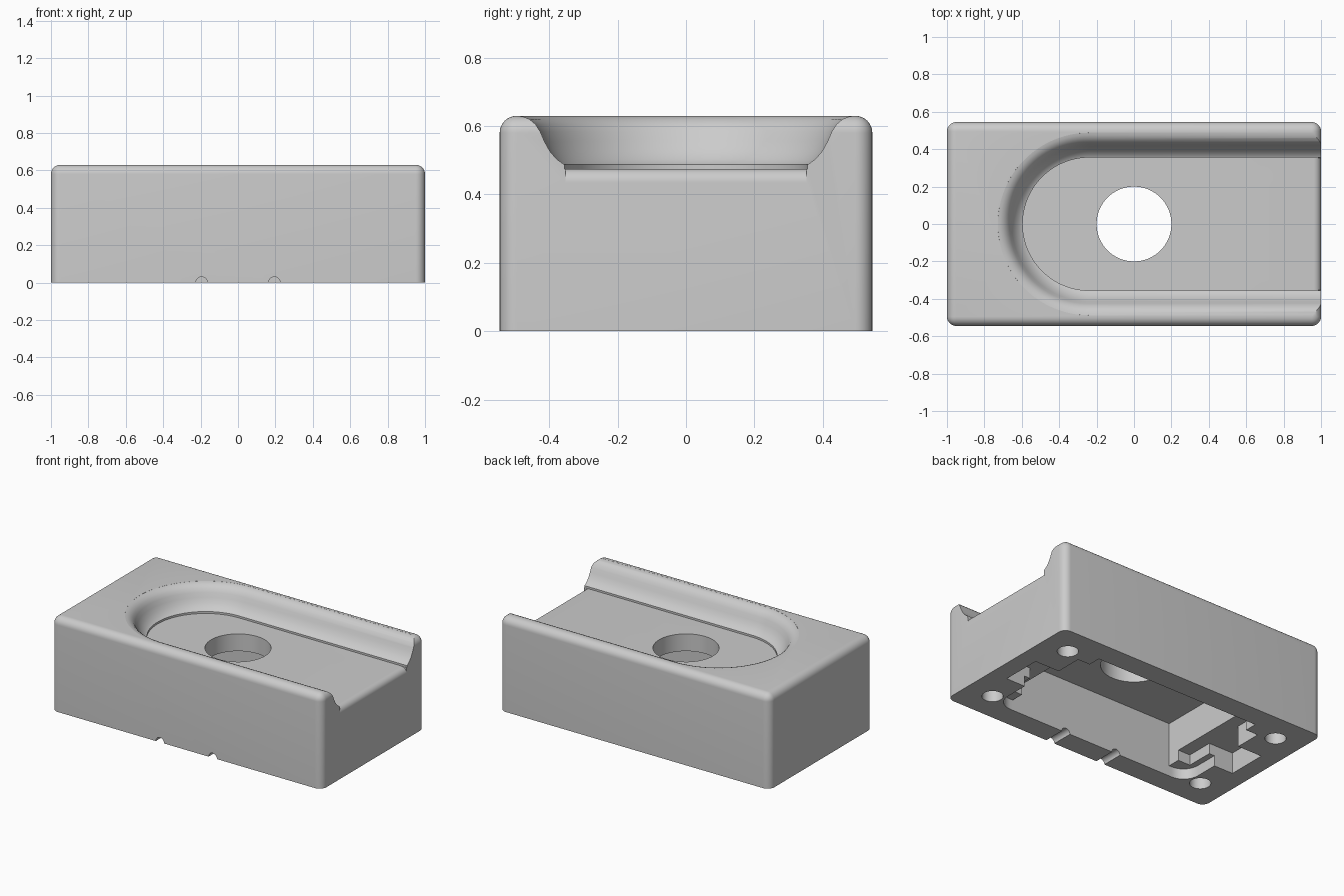
import bpy, bmesh
from math import sin, cos, pi, radians

cube = bpy.data.objects.get("Cube")
if cube:
    bpy.data.objects.remove(cube, do_unlink=True)

mat = bpy.data.materials.new("plain grey")
mat.use_nodes = True
GREY = (0.6, 0.6, 0.6, 1)
mat.diffuse_color = GREY
for node in mat.node_tree.nodes:
    if node.type == 'BSDF_PRINCIPLED':
        node.inputs["Base Color"].default_value = GREY


def finish(name, bm):
    bmesh.ops.recalc_face_normals(bm, faces=bm.faces)
    mesh = bpy.data.meshes.new(name)
    bm.to_mesh(mesh)
    bm.free()
    mesh.materials.append(mat)
    obj = bpy.data.objects.new(name, mesh)
    bpy.context.collection.objects.link(obj)
    return obj


def loft(name, rings):
    """Skin closed rings of equal length and cap both ends."""
    bm = bmesh.new()
    loops = [[bm.verts.new(p) for p in ring] for ring in rings]
    n = len(loops[0])
    for a, b in zip(loops, loops[1:]):
        for i in range(n):
            j = (i + 1) % n
            bm.faces.new((a[i], a[j], b[j], b[i]))
    bm.faces.new(loops[0])
    bm.faces.new(loops[-1])
    return finish(name, bm)


def arc(cx, cy, r, start, end, n):
    angles = [radians(start + (end - start) * i / n) for i in range(n + 1)]
    return [(cx + r * cos(a), cy + r * sin(a)) for a in angles]


def upright(name, outline, z0, z1):
    return loft(name, [[(x, y, z) for x, y in outline] for z in (z0, z1)])


def along_y(name, outline, y0, y1):
    return loft(name, [[(x, y, z) for x, z in outline] for y in (y0, y1)])


def rect(w, d):
    return [(-w, -d), (w, -d), (w, d), (-w, d)]


def circle(x, y, r, n=48):
    return arc(x, y, r, 0, 360, n)[:-1]


# Block with rounded uprights and top rim, sharp underneath
bm = bmesh.new()
bmesh.ops.create_cube(bm, size=1)
for v in bm.verts:
    v.co = (v.co.x * 2, v.co.y * 1.09, (v.co.z + 0.5) * 0.63)
edges = [e for e in bm.edges if max(v.co.z for v in e.verts) > 0.1]
bmesh.ops.bevel(bm, geom=edges, offset=0.05, segments=8, profile=0.5,
                affect='EDGES', clamp_overlap=True)
block = finish("magnet_block", bm)

cutters = []

# Top channel: round at one end, open at the other, with a flowing lip
lip = [(0.355, 0.475), (0.355, 0.488), (0.36, 0.49), (0.378, 0.503),
       (0.398, 0.526), (0.414, 0.555), (0.426, 0.583), (0.44, 0.605),
       (0.458, 0.62), (0.475, 0.627), (0.488, 0.6295), (0.492, 0.66)]
rings = []
for r, z in lip:
    path = [(1.2, r)] + arc(-0.24, 0, r, 90, 270, 48) + [(1.2, -r)]
    rings.append([(x, y, z) for x, y in path])
cutters.append(loft("channel_cut", rings))

# Rounded edge where the channel floor leaves the block
edge = arc(0.96, 0.435, 0.04, 90, 0, 8) + [(1.1, 0.435), (1.1, 0.484), (0.96, 0.484)]
cutters.append(along_y("floor_edge_cut", edge, -0.353, 0.353))

# Underside: deep pocket, stepped ledges, end tabs
cutters.append(upright("pocket_cut", rect(0.61, 0.4), -0.1, 0.36))
cutters.append(upright("ledge_cut", rect(0.7, 0.315), -0.1, 0.14))
cutters.append(upright("tab_cut", rect(0.88, 0.134), -0.1, 0.14))

# Shallow recess with rounded front corners
shallow = ([(0.74, -0.1), (-0.74, -0.1)] + arc(-0.63, -0.29, 0.11, 180, 270, 10)
           + arc(0.63, -0.29, 0.11, 270, 360, 10))
cutters.append(upright("recess_cut", shallow, -0.1, 0.07))

# Central through hole and four corner screw holes
cutters.append(upright("centre_hole_cut", circle(0, 0, 0.2, 64), -0.2, 0.8))
for sx in (-1, 1):
    for sy in (-1, 1):
        cutters.append(upright("screw_hole_cut", circle(sx * 0.81, sy * 0.35, 0.064, 32),
                               -0.1, 0.3))
    # Wire notches under the front wall
    cutters.append(along_y("wire_notch_cut", circle(sx * 0.195, 0, 0.031, 24), -0.7, -0.3))

bpy.context.view_layer.objects.active = block
for cutter in cutters:
    cutter.hide_render = True
    mod = block.modifiers.new("cut", 'BOOLEAN')
    mod.operation = 'DIFFERENCE'
    mod.solver = 'EXACT'
    mod.object = cutter
    bpy.ops.object.modifier_apply(modifier=mod.name)
    bpy.data.objects.remove(cutter, do_unlink=True)

for o in bpy.context.selected_objects:
    o.select_set(False)
block.select_set(True)
bpy.ops.object.shade_smooth_by_angle(angle=radians(30))
